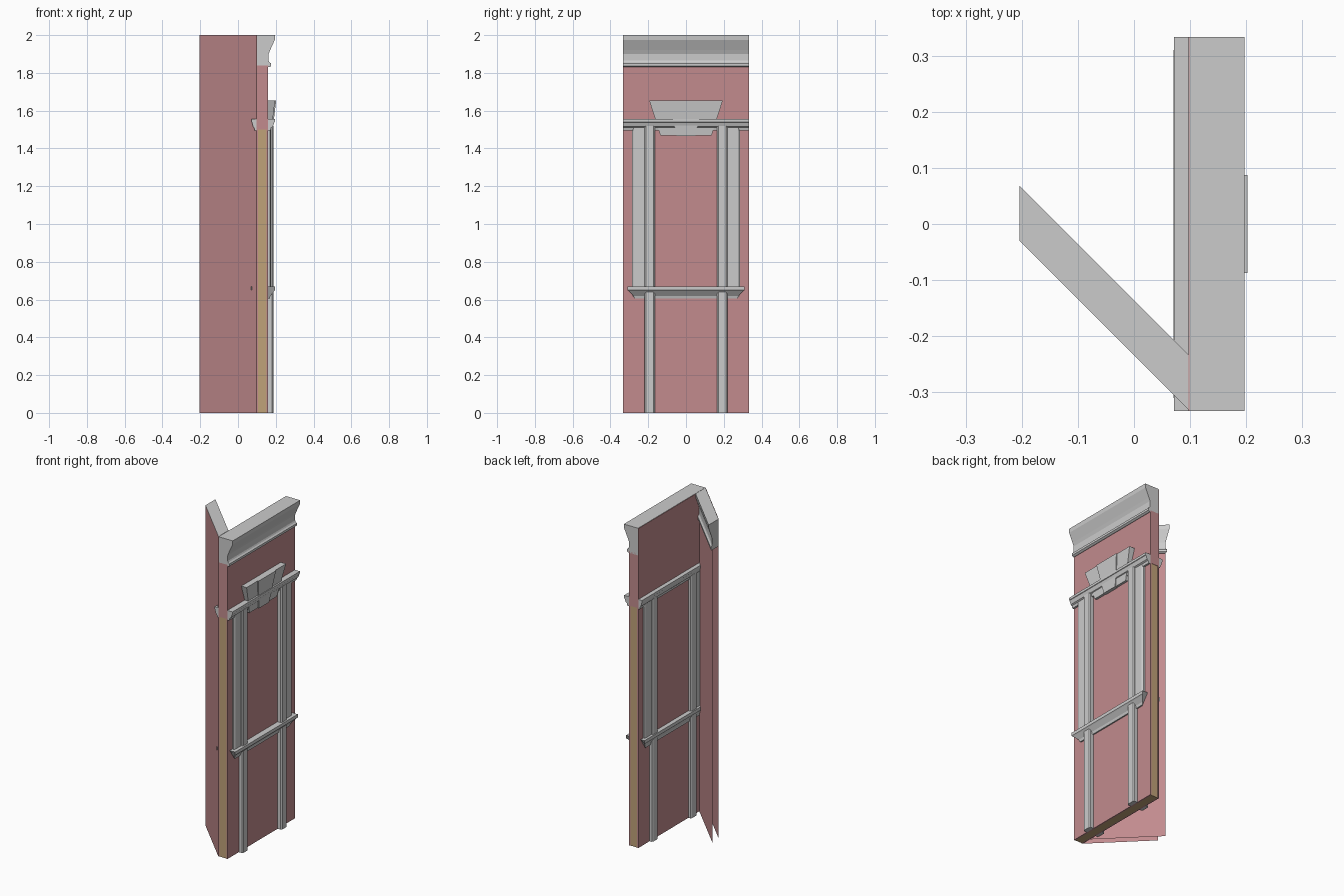
import bpy, bmesh

if "Cube" in bpy.data.objects:
    bpy.data.objects.remove(bpy.data.objects["Cube"])


def material(name, rgb):
    m = bpy.data.materials.new(name)
    m.diffuse_color = (*rgb, 1)
    m.use_nodes = True
    m.node_tree.nodes["Principled BSDF"].inputs["Base Color"].default_value = m.diffuse_color
    return m


RED = material("dusty red wall", (0.54, 0.26, 0.27))
GREY = material("grey stone trim", (0.60, 0.60, 0.60))
BEIGE = material("beige wall core", (0.53, 0.36, 0.19))

Y = 0.333               # half length of the main wall
OUT, INN = 0.16, 0.097  # outer and inner wall faces
XL = -0.204             # open end of the diagonal wall


def loft(name, pts, mapping, mat, caps=True, closed=True):
    """Sweep a flat profile between ends 0 and 1, placed by mapping(a, b, end)."""
    bm = bmesh.new()
    rings = [[bm.verts.new(mapping(a, b, e)) for a, b in pts] for e in (0, 1)]
    n = len(pts)
    for i in range(n if closed else n - 1):
        j = (i + 1) % n
        bm.faces.new((rings[0][i], rings[0][j], rings[1][j], rings[1][i]))
    if caps and closed:
        for r in rings:
            bm.faces.new(r)
    bmesh.ops.recalc_face_normals(bm, faces=bm.faces)
    me = bpy.data.meshes.new(name)
    bm.to_mesh(me)
    bm.free()
    me.materials.append(mat)
    ob = bpy.data.objects.new(name, me)
    bpy.context.collection.objects.link(ob)
    return ob


def along_y(y0, y1):
    return lambda x, z, e: (x, (y0, y1)[e], z)


def rect(a0, a1, b0, b1):
    return [(a0, b0), (a1, b0), (a1, b1), (a0, b1)]


def diagonal(d, z, e):
    x = (XL, INN)[e]
    return (x, -Y + (INN - x) + d, z)


# Main wall: beige core between two red skins, solid red above
loft("wall_core", rect(0.105, 0.152, 0, 1.5), along_y(-Y + 0.002, Y - 0.002), BEIGE)
loft("wall_outer_skin", rect(0.152, OUT, 0, 1.5), along_y(-Y, Y), RED)
loft("wall_inner_skin", rect(INN, 0.105, 0, 1.5), along_y(-Y, Y), RED)
loft("wall_upper", rect(INN, OUT, 1.5, 1.84), along_y(-Y, Y), RED)
loft("wall_inner_top_skin", rect(INN, 0.1, 1.84, 1.998), along_y(-Y, Y), RED)

# Cornice profile: offset from the wall face, height
cornice = [(0, 1.83), (0.006, 1.83), (0.015, 1.836), (0.015, 1.85), (0.006, 1.857),
           (0.002, 1.865), (0.002, 1.90), (0.010, 1.92), (0.035, 1.975), (0.037, 2.0)]
loft("main_cornice", [(0.099, 1.83)] + [(OUT + o, z) for o, z in cornice] + [(0.099, 2.0)],
     along_y(-Y, Y), GREY)

# Diagonal wall: two open red sheets with the same cornice on the inner side
loft("diagonal_outer_sheet", [(0, 0), (0, 2.0)], diagonal, RED, closed=False)
loft("diagonal_inner_sheet", [(0.063, 0), (0.063, 1.83)], diagonal, RED, closed=False)
loft("diagonal_cornice", [(0.002, 1.83)] + [(0.063 + o, z) for o, z in cornice] + [(0.002, 2.0)],
     diagonal, GREY)

# Window trim on both faces of the main wall
for side, face, k in (("outer", OUT, 1.0), ("inner", INN, -0.73)):
    def px(o):
        return face + k * o

    head = [(0, 1.495), (0.012, 1.495), (0.016, 1.51), (0.024, 1.515), (0.032, 1.538),
            (0.035, 1.54), (0.035, 1.555), (0, 1.555)]
    loft(side + "_head_moulding", [(px(o), z) for o, z in head], along_y(-Y, Y), GREY)

    # Sill with mitred returns at its ends
    sill = [(0, 0.605), (0.008, 0.605), (0.012, 0.62), (0.032, 0.645), (0.037, 0.65),
            (0.037, 0.67), (0, 0.67)]
    loft(side + "_sill", sill,
         lambda o, z, e: (px(o), (-1, 1)[e] * (0.262 + 1.3 * (o if z < 0.66 else 0.037)), z), GREY)

    for s, hand in ((-1, "left"), (1, "right")):
        strip = [(0.163, 0), (0.163, 0.020), (0.171, 0.027), (0.212, 0.027), (0.22, 0.020), (0.22, 0)]
        loft(f"{side}_{hand}_jamb", strip,
             lambda y, o, e: (px(o), s * y, (0, 1.52)[e]), GREY)
        flank = [(0.218, 0), (0.218, 0.016), (0.276, 0.016), (0.285, 0.010), (0.285, 0)]
        loft(f"{side}_{hand}_pilaster", flank,
             lambda y, o, e: (px(o), s * y, (0.66, 1.53)[e]), GREY)


# Keystone and flanking wedge stones, leaning outward toward the top
def leaning(extra):
    return lambda y, z, e: (OUT - 0.002 if e == 0 else
                            OUT + extra + 0.022 * (z - 1.465) / 0.19, y, z)


loft("keystone", [(-0.05, 1.465), (0.05, 1.465), (0.087, 1.655), (-0.087, 1.655)],
     leaning(0.020), GREY)
for s, hand in ((-1, "left"), (1, "right")):
    loft(hand + "_wedge_stone",
         [(s * 0.05, 1.468), (s * 0.135, 1.468), (s * 0.195, 1.655), (s * 0.087, 1.655)],
         leaning(0.014), GREY)
